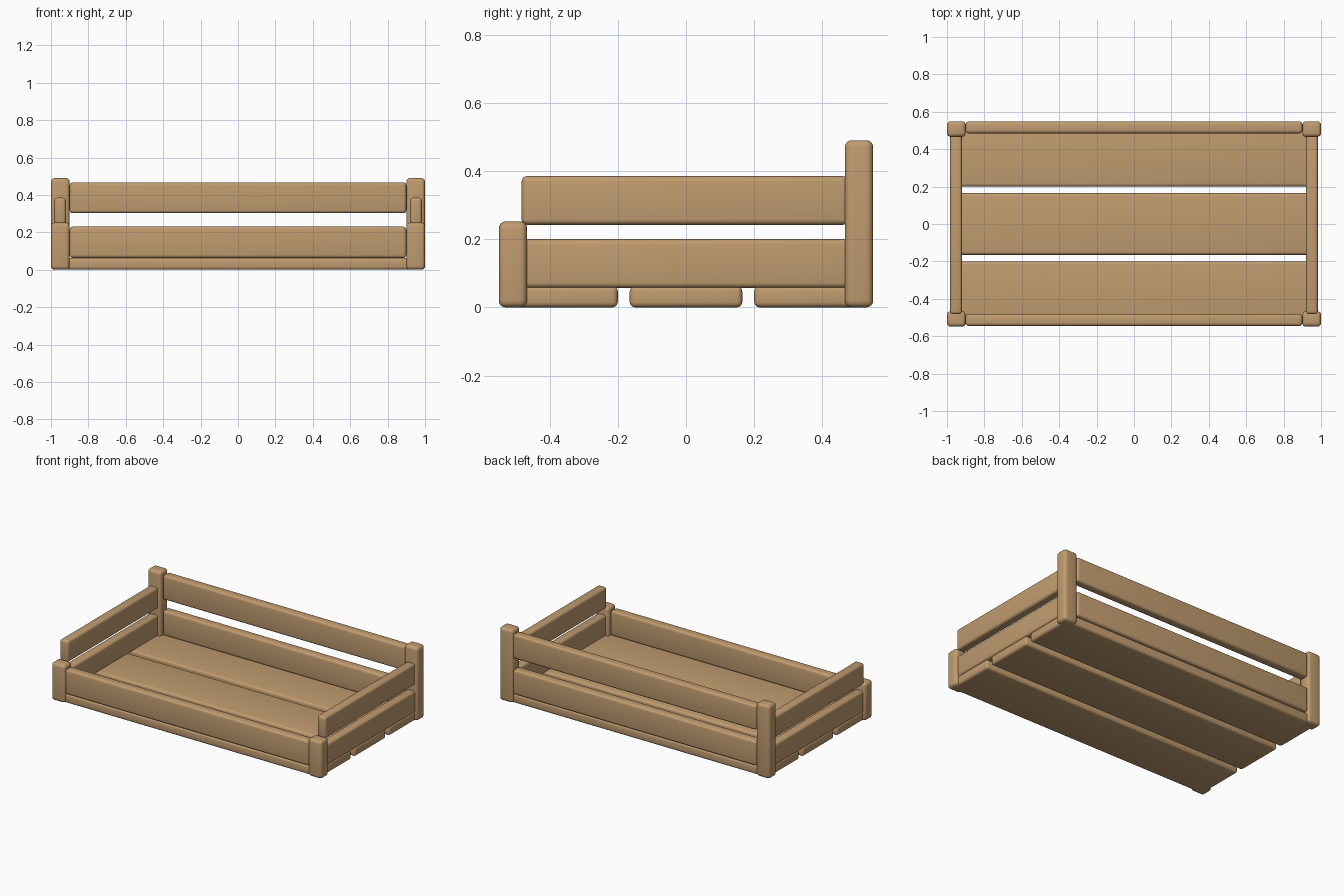
import bpy

cube = bpy.data.objects.get("Cube")
if cube:
    bpy.data.objects.remove(cube, do_unlink=True)

# One wood colour for every part
wood = bpy.data.materials.new("light_brown_wood")
wood.use_nodes = True
colour = (0.53, 0.33, 0.16, 1)
wood.diffuse_color = colour
shader = wood.node_tree.nodes["Principled BSDF"]
shader.inputs["Base Color"].default_value = colour
shader.inputs["Roughness"].default_value = 0.8


def board(name, x, y, z, radius=0.016):
    """Rounded wooden block spanning the given (low, high) ranges."""
    spans = (x, y, z)
    bpy.ops.mesh.primitive_cube_add(size=1, location=[(a + b) / 2 for a, b in spans])
    obj = bpy.context.object
    obj.name = name
    obj.scale = [b - a for a, b in spans]
    bpy.ops.object.transform_apply(location=False, rotation=False, scale=True)
    obj.data.materials.append(wood)
    bevel = obj.modifiers.new("rounded_edges", 'BEVEL')
    bevel.width = radius
    bevel.segments = 4
    bpy.ops.object.modifier_apply(modifier=bevel.name)
    bpy.ops.object.shade_smooth_by_angle()
    return obj


# Floor planks
for name, y in (("front", (-0.535, -0.2)), ("middle", (-0.165, 0.165)), ("back", (0.2, 0.535))):
    board(name + "_floor_plank", (-0.98, 0.98), y, (0, 0.063))

# Corner posts and side boards, on both sides
for side, s in (("left", 1), ("right", -1)):
    def across(a, b):
        return tuple(sorted((s * a, s * b)))
    board(side + "_front_post", across(0.9, 1), (-0.549, -0.466), (0, 0.252), 0.02)
    board(side + "_back_post", across(0.9, 1), (0.466, 0.549), (0, 0.49), 0.02)
    board(side + "_lower_side_board", across(0.92, 0.983), (-0.48, 0.48), (0.057, 0.2))
    board(side + "_upper_side_board", across(0.92, 0.983), (-0.482, 0.475), (0.242, 0.385))

# Long boards at front and back
board("front_board", (-0.9, 0.9), (-0.545, -0.482), (0.063, 0.23))
board("lower_back_board", (-0.9, 0.9), (0.485, 0.548), (0.063, 0.23))
board("upper_back_board", (-0.9, 0.9), (0.485, 0.548), (0.302, 0.467))
